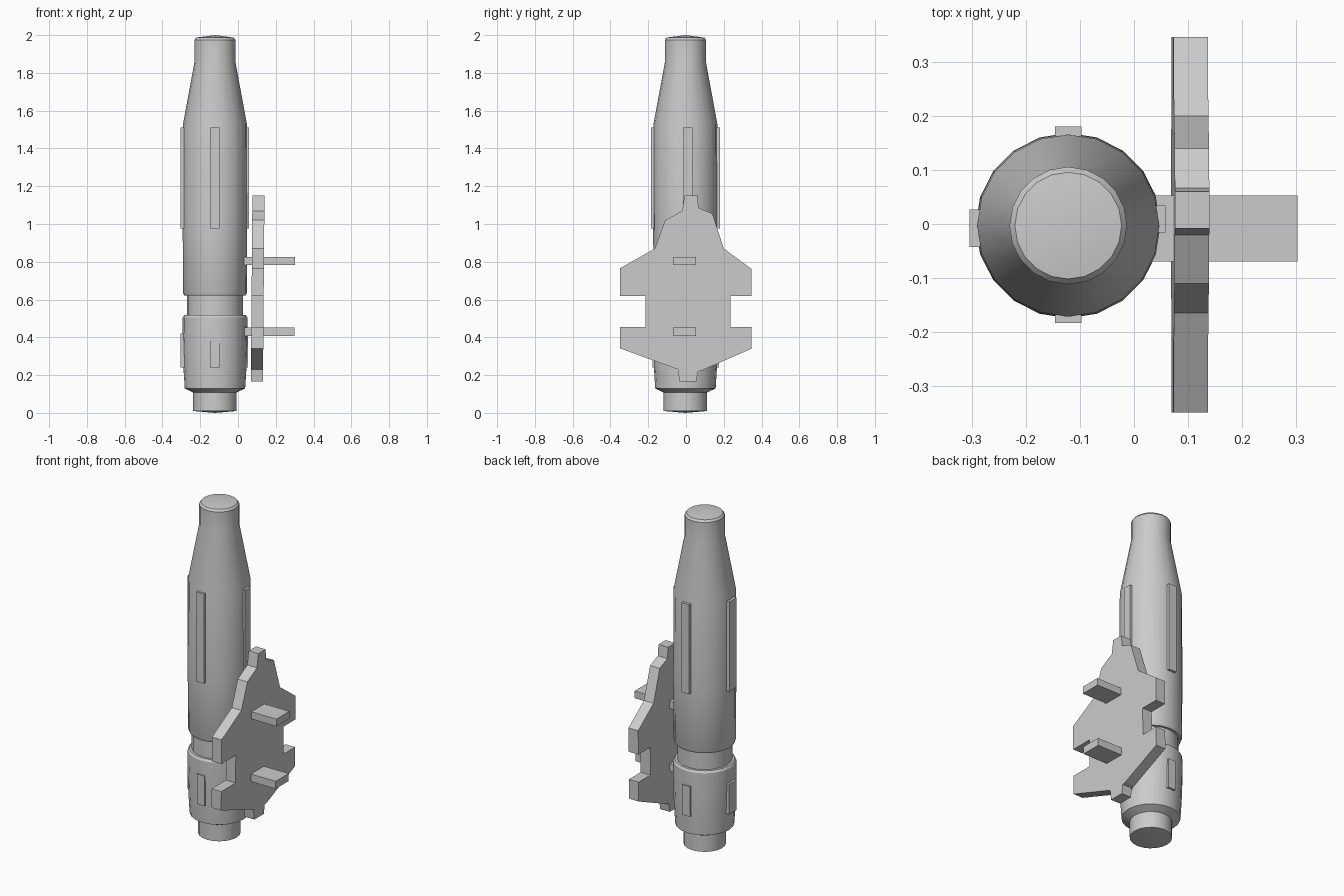
import bpy, bmesh, math
from mathutils import Matrix, Vector

if "Cube" in bpy.data.objects:
    bpy.data.objects.remove(bpy.data.objects["Cube"])

AX, AY = -0.122, -0.003   # axis of the round body


def finish(bm, name, smooth=False):
    bmesh.ops.recalc_face_normals(bm, faces=bm.faces)
    me = bpy.data.meshes.new(name)
    bm.to_mesh(me)
    bm.free()
    ob = bpy.data.objects.new(name, me)
    bpy.context.collection.objects.link(ob)
    if smooth:
        bpy.context.view_layer.objects.active = ob
        ob.select_set(True)
        bpy.ops.object.shade_smooth_by_angle(angle=math.radians(25))
        ob.select_set(False)
    return ob


def lathe(name, profile, sides=20):
    bm = bmesh.new()
    verts = [bm.verts.new((AX + r, AY, z)) for r, z in profile]
    edges = [bm.edges.new(p) for p in zip(verts, verts[1:])]
    bmesh.ops.spin(bm, geom=verts + edges, cent=(AX, AY, 0), axis=(0, 0, 1),
                   angle=math.tau, steps=sides, use_duplicate=False)
    bmesh.ops.remove_doubles(bm, verts=bm.verts, dist=0.0002)
    return finish(bm, name, True)


def box(name, lo, hi, matrix=Matrix()):
    lo, hi = Vector(lo), Vector(hi)
    bm = bmesh.new()
    bmesh.ops.create_cube(bm, size=1)
    for v in bm.verts:
        v.co = matrix @ ((lo + hi) / 2 + v.co * (hi - lo))
    return finish(bm, name)


# Round body: foot, lower drum, groove, barrel, taper and domed cap
lathe("body", [
    (0, 0.0), (0.115, 0.01), (0.115, 0.108), (0.160, 0.130), (0.167, 0.24),
    (0.172, 0.40), (0.171, 0.505), (0.163, 0.517), (0.149, 0.517),
    (0.149, 0.622), (0.163, 0.622), (0.169, 0.635), (0.171, 1.00),
    (0.169, 1.53), (0.109, 1.855), (0.109, 1.975), (0.099, 1.987), (0, 2.0)])

# Raised ribs at the four quarters, long above and short below
ribs = [("right", 0, 0.012, 0.05, 0.180, 0.176),
        ("back", 90, 0.0, 0.05, 0.184, 0.177),
        ("left", 180, 0.005, 0.07, 0.183, 0.182),
        ("front", 270, 0.0, 0.05, 0.181, 0.175)]
for side, deg, off, w, r_up, r_low in ribs:
    m = Matrix.Translation((AX, AY, 0)) @ Matrix.Rotation(math.radians(deg), 4, 'Z')
    box("upper_rib_" + side, (0.14, off - w / 2, 0.975), (r_up, off + w / 2, 1.51), m)
    box("lower_rib_" + side, (0.14, off - w / 2, 0.24), (r_low, off + w / 2, 0.42), m)

# Cut-out side plate, leaning very slightly outward
outline = [
    (-0.008, 1.15), (0.06, 1.15), (0.067, 1.085), (0.14, 1.055), (0.20, 0.87),
    (0.347, 0.762), (0.347, 0.62), (0.235, 0.62), (0.235, 0.455), (0.347, 0.455),
    (0.347, 0.34), (0.085, 0.225), (0.063, 0.22), (0.055, 0.167), (-0.035, 0.167),
    (-0.043, 0.23), (-0.35, 0.342), (-0.35, 0.455), (-0.215, 0.455),
    (-0.215, 0.62), (-0.35, 0.62), (-0.35, 0.765), (-0.165, 0.87),
    (-0.11, 1.02), (-0.02, 1.07)]
bm = bmesh.new()
face = bm.faces.new([bm.verts.new((0.067 + 0.008 * z, y, z)) for y, z in outline])
ext = bmesh.ops.extrude_face_region(bm, geom=[face])
bmesh.ops.translate(bm, vec=(0.064, 0, 0),
                    verts=[g for g in ext["geom"] if isinstance(g, bmesh.types.BMVert)])
bmesh.ops.triangulate(bm, faces=[f for f in bm.faces if len(f.verts) > 4])
finish(bm, "side_plate")

# Pegs running from the body through the plate
box("upper_peg", (0.03, -0.07, 0.783), (0.303, 0.053, 0.826))
box("lower_peg", (0.03, -0.07, 0.408), (0.298, 0.053, 0.453))
